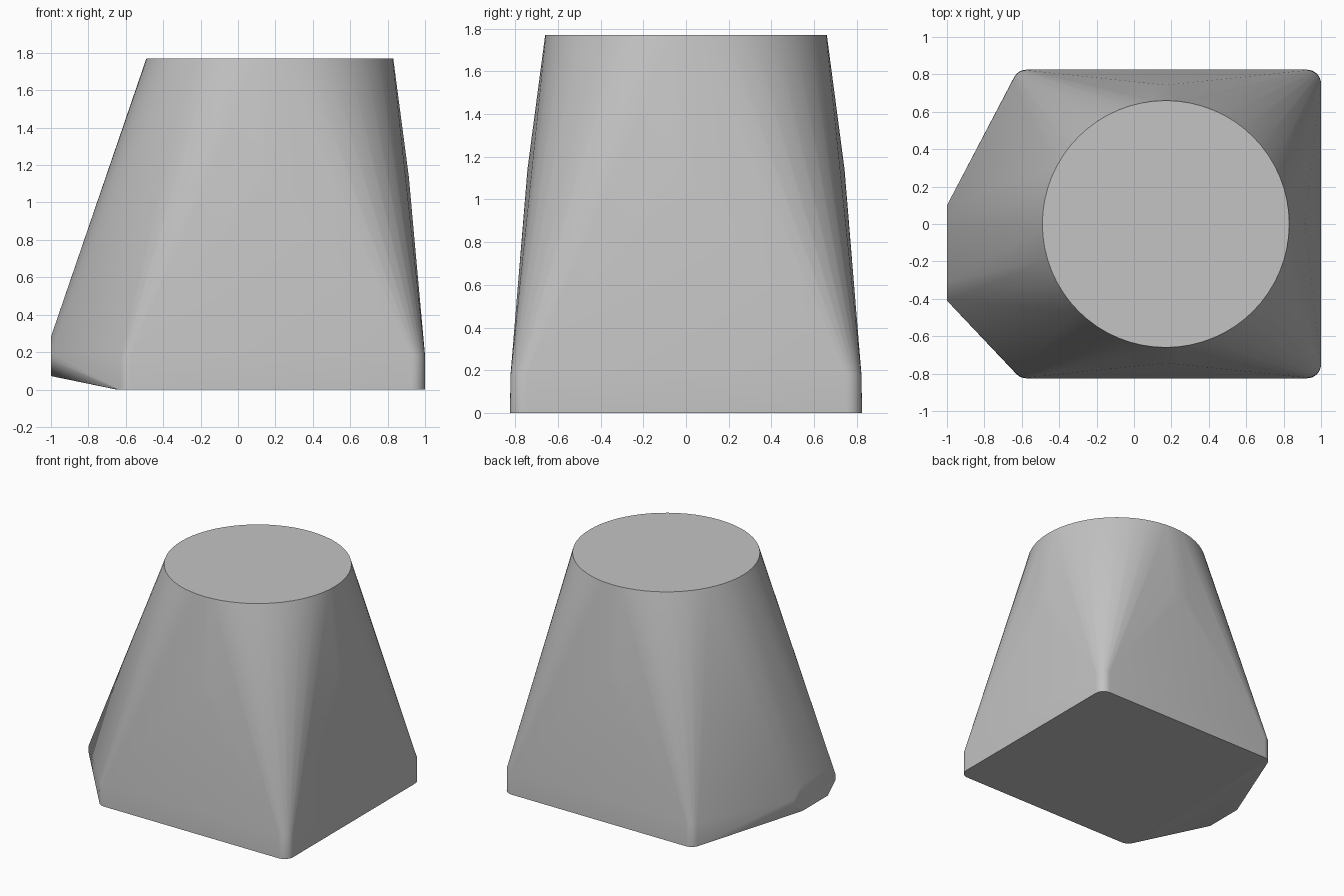
import bpy, bmesh
from math import cos, sin, pi, radians

cube = bpy.data.objects.get("Cube")
if cube:
    bpy.data.objects.remove(cube, do_unlink=True)

AXIS_X = 0.17  # centre of the round top


def ring(radius, z, count=64):
    """Circle of points around the upright axis."""
    return [(AXIS_X + radius * cos(2 * pi * i / count),
             radius * sin(2 * pi * i / count), z) for i in range(count)]


def rounded_rectangle(x0, x1, half_y, r, z, steps=8):
    """Rounded rectangle outline at height z."""
    points = []
    corners = [(x1 - r, half_y - r), (x0 + r, half_y - r),
               (x0 + r, r - half_y), (x1 - r, r - half_y)]
    for quarter, (cx, cy) in enumerate(corners):
        for i in range(steps + 1):
            a = (quarter + i / steps) * pi / 2
            points.append((cx + r * cos(a), cy + r * sin(a), z))
    return points


def end_plate(x, cy, cz, half_y, half_z, cut_y, cut_z):
    """Upright rectangle with cut corners, facing along x."""
    points = []
    for sy in (-1, 1):
        for sz in (-1, 1):
            points.append((x, cy + sy * half_y, cz + sz * (half_z - cut_z)))
            points.append((x, cy + sy * (half_y - cut_y), cz + sz * half_z))
    return points


# Cross-sections of the body
points = ring(0.66, 1.77)
points += ring(0.743, 1.14)
points += rounded_rectangle(-0.65, 1.0, 0.822, 0.075, 0.18)
points += rounded_rectangle(-0.65, 1.0, 0.825, 0.075, 0.0)
points += end_plate(-1.0, -0.155, 0.177, 0.255, 0.105, 0.1, 0.085)

# Wrap a tight skin around the sections
bm = bmesh.new()
for p in points:
    bm.verts.new(p)
hull = bmesh.ops.convex_hull(bm, input=bm.verts[:])
loose = {g for g in hull["geom_interior"] + hull["geom_unused"]
         if isinstance(g, bmesh.types.BMVert)}
bmesh.ops.delete(bm, geom=list(loose), context='VERTS')
bmesh.ops.dissolve_limit(bm, angle_limit=radians(0.1),
                         verts=bm.verts[:], edges=bm.edges[:])
bmesh.ops.recalc_face_normals(bm, faces=bm.faces[:])
mesh = bpy.data.meshes.new("tapered_body")
bm.to_mesh(mesh)
bm.free()
body = bpy.data.objects.new("tapered_body", mesh)
bpy.context.collection.objects.link(body)

# Plain grey finish
grey = bpy.data.materials.new("plain_grey")
grey.use_nodes = True
colour = (0.55, 0.55, 0.55, 1.0)
grey.diffuse_color = colour
grey.node_tree.nodes["Principled BSDF"].inputs["Base Color"].default_value = colour
mesh.materials.append(grey)

# Soft sides, crisp top and bottom edges
bpy.ops.object.select_all(action='DESELECT')
body.select_set(True)
bpy.context.view_layer.objects.active = body
bpy.ops.object.shade_smooth_by_angle(angle=radians(30))
